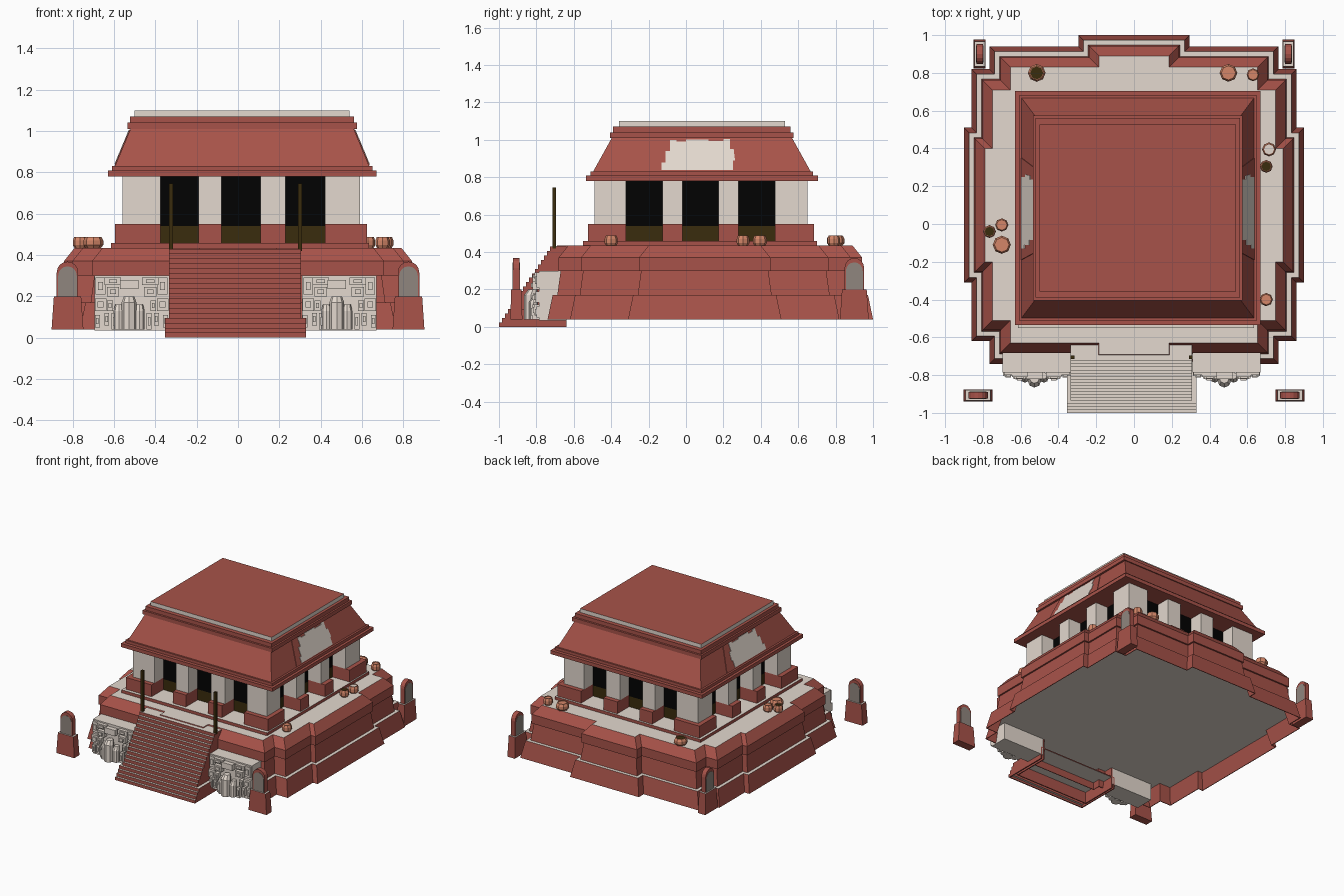
import bpy, bmesh, math

if "Cube" in bpy.data.objects:
    bpy.data.objects.remove(bpy.data.objects["Cube"])

def material(name, r, g, b):
    m = bpy.data.materials.new(name)
    m.diffuse_color = (r, g, b, 1)
    m.use_nodes = True
    m.node_tree.nodes["Principled BSDF"].inputs["Base Color"].default_value = m.diffuse_color
    return m

RED = material("red plaster", .39, .086, .067)
CREAM = material("cream stone", .77, .69, .62)
BLACK = material("black interior", .0006, .0006, .0006)
BROWN = material("dark brown wood", .042, .025, .004)
CLAY = material("orange clay", .66, .24, .14)
GREY = material("grey carved stone", .28, .24, .21)

def loft(name, rings, mats, rule=None):
    """Closed solid through a stack of matching rings; rule(face) gives the material slot."""
    bm = bmesh.new()
    vs = [[bm.verts.new(p) for p in r] for r in rings]
    n = len(rings[0])
    for a, b in zip(vs, vs[1:]):
        for i in range(n):
            j = (i + 1) % n
            bm.faces.new((a[i], a[j], b[j], b[i]))
    bm.faces.new(vs[0][::-1])
    bm.faces.new(vs[-1])
    bmesh.ops.recalc_face_normals(bm, faces=bm.faces)
    bm.normal_update()
    if rule:
        for f in bm.faces:
            f.material_index = int(rule(f))
    me = bpy.data.meshes.new(name)
    bm.to_mesh(me)
    bm.free()
    for m in mats:
        me.materials.append(m)
    ob = bpy.data.objects.new(name, me)
    bpy.context.collection.objects.link(ob)
    return ob

def rect(x0, x1, y0, y1, z):
    return [(x0, y0, z), (x1, y0, z), (x1, y1, z), (x0, y1, z)]

def box(name, x0, x1, y0, y1, z0, z1, mats, rule=None):
    return loft(name, [rect(x0, x1, y0, y1, z0), rect(x0, x1, y0, y1, z1)], mats, rule)

def circle(x, y, z, r, n=8):
    return [(x + r * math.cos(math.tau * i / n), y + r * math.sin(math.tau * i / n), z) for i in range(n)]

def facing_up(f):
    return f.normal.z > .9

# stepped platform: union of four rectangles, inset tier by tier, hollow underneath
PLAN = [(.90, .41), (.86, .72), (.765, .84), (.295, .90)]

def plan_ring(inset, z):
    q = []
    for k, (hx, hy) in enumerate(PLAN):
        if k:
            q.append((hx - inset, PLAN[k - 1][1] - inset))
        q.append((hx - inset, hy - inset))
    r = q[::-1]
    pts = q + [(-x, y) for x, y in r] + [(-x, -y) for x, y in q] + [(x, -y) for x, y in r]
    return [(x, y + .10, z) for x, y in pts]

TIERS = [(.031, .165), (.005, .04), (0, .04), (.027, .17), (.052, .17), (.07, .30),
         (.058, .30), (.058, .37), (.11, .435)]
loft("stepped_platform", [plan_ring(i, z) for i, z in TIERS], [RED, CREAM],
     lambda f: facing_up(f) or (f.normal.z < -.9 and .15 < f.calc_center_median().z < .168))

# staircase: thin stepped shell between two side walls, open below
def stairs(name, x0, x1, first, last):
    rise, tread, back, wall = .43 / 18, .29 / 18, -.64, .008
    steps = [(-1 + first * tread, 0)]
    for s in range(first, last):
        steps += [(-1 + s * tread, (s + 1) * rise), (-1 + (s + 1) * tread, (s + 1) * rise)]
    steps[-1] = (back, last * rise)
    side = [(back, 0)] + steps
    shell = steps + [(min(y + .008, back), max(z - .008, 0)) for y, z in steps[::-1]]
    def extrude(part, prof, a, b):
        loft(part, [[(x, y, z) for y, z in prof] for x in (a, b)], [RED, CREAM],
             lambda f: abs(f.normal.z) > .9 and f.calc_center_median().z > .01)
    extrude(name, shell, x0 + wall, x1 - wall)
    extrude(name + "_left_wall", side, x0, x0 + wall)
    extrude(name + "_right_wall", side, x1 - wall, x1)

stairs("lower_stairs", -.354, .33, 0, 4)
stairs("upper_stairs", -.335, .306, 4, 18)
for x in (-.325, .30):
    box("stair_post", x - .01, x + .01, -.715, -.695, .42, .745, [BROWN])

# carved masks either side of the stairs
RELIEF = [  # x offset, z low, z high, half width, front y
    (.15, .13, .19, .028, -.805), (.15, .21, .29, .024, -.80), (.165, .05, .11, .012, -.80),
    (.09, .20, .245, .03, -.82), (.09, .255, .29, .04, -.81), (.105, .13, .18, .014, -.815),
    (.085, .04, .12, .012, -.82), (.12, .06, .12, .012, -.81)]
for cx in (-.515, .49):
    box("mask_block", cx - .18, cx + .18, -.785, -.64, .035, .30, [CREAM])
    for dx, z0, z1, w, y in RELIEF:
        for s in (-1, 1):
            x = cx + s * dx
            box("mask_relief", x - w, x + w, y, -.78, z0, z1, [CREAM])
            box("mask_relief_boss", x - w * .5, x + w * .5, y - .008, y,
                z0 + (z1 - z0) * .25, z1 - (z1 - z0) * .25, [CREAM])
    mx = cx - .012
    box("mask_brow", mx - .045, mx + .045, -.82, -.78, .235, .28, [CREAM])
    for dx, r, y, top in ((0, .036, -.83, .20), (-.05, .025, -.815, .16), (.05, .025, -.815, .16)):
        loft("mask_snout", [circle(mx + dx, y, .04, r), circle(mx + dx, y, top - .03, r),
                            circle(mx + dx, y + .012, top, r * .7)], [CREAM])

# temple base slab
box("temple_slab", -.615, .635, -.55, .70, .43, .458, [RED, CREAM], facing_up)

# colonnade: cream piers on red plinth blocks around the temple
XS = [(-.56, -.375), (-.19, -.08), (.11, .23), (.42, .59)]
YS = [(-.49, -.32), (-.125, -.02), (.175, .28), (.475, .65)]
DEPTH, OUT = .12, .035

def pier(x0, x1, y0, y1):
    box("pier", x0, x1, y0, y1, .55, .785, [CREAM])
    grow = lambda a, b, lim: (a - OUT if a == lim[0][0] else a, b + OUT if b == lim[3][1] else b)
    box("pier_plinth", *grow(x0, x1, XS), *grow(y0, y1, YS), .455, .55, [RED])

for i in (0, 3):
    for j in (0, 3):
        pier(*XS[i], *YS[j])
for i in (1, 2):
    pier(*XS[i], YS[0][0], YS[0][0] + DEPTH)
    pier(*XS[i], YS[3][1] - DEPTH, YS[3][1])
    pier(XS[0][0], XS[0][0] + DEPTH, *YS[i])
    pier(XS[3][1] - DEPTH, XS[3][1], *YS[i])
box("dark_interior", -.45, .48, -.38, .54, .54, .79, [BLACK])
box("interior_base", -.45, .48, -.38, .54, .45, .54, [BROWN])

# roof: eaves, sloping sides, cornice and cream parapet
CX, CY = .02, .085
ROOF = [(.65, .62, .78), (.65, .62, .808), (.63, .595, .808), (.63, .595, .83), (.615, .582, .83),
        (.54, .482, 1.01), (.555, .49, 1.01), (.555, .49, 1.04), (.542, .475, 1.04),
        (.542, .475, 1.07), (.52, .443, 1.07), (.52, .443, 1.10)]
loft("roof", [rect(CX - a, CX + a, CY - b, CY + b, z) for a, b, z in ROOF], [RED, CREAM],
     lambda f: abs(f.normal.z) < .1 and f.calc_center_median().z > 1.075)

# side roof panels with a worn cream patch
PANEL = [(-.19, .832), (.35, .832), (.295, 1.008), (-.15, 1.008)]
PATCH = [(-.13, .84), (.25, .84), (.25, .89), (.262, .89), (.255, .95), (.235, .95), (.235, 1.005),
         (.20, 1.005), (.20, .995), (.12, .995), (.12, 1.003), (0, 1.003), (0, .99), (-.05, .99),
         (-.05, 1.0), (-.085, 1.0), (-.085, .94), (-.11, .94), (-.11, .88), (-.13, .88)]
for s in (-1, 1):
    def on_slope(pts, off):
        return [(CX + s * (.615 - (z - .83) * .417 + off), y, z) for y, z in pts]
    loft("roof_side_panel", [on_slope(PANEL, -.01), on_slope(PANEL, .004)], [RED])
    loft("roof_worn_patch", [on_slope(PATCH, 0), on_slope(PATCH, .007)], [CREAM])

# standing stones: tapered pedestal, arched slab and grey carved faces
def arch(w, z0, z1):
    return [(-w, z0), (w, z0)] + [(w * math.cos(math.pi * i / 8), z1 - w + w * math.sin(math.pi * i / 8))
                                  for i in range(9)]

def standing_stone(cx, cy, along_x):
    def put(u, v, z):
        return (cx + u, cy + v, z) if along_x else (cx + v, cy + u, z)
    def block(a, b, z):
        return [put(u, v, z) for u, v in ((-a, -b), (a, -b), (a, b), (-a, b))]
    loft("stone_pedestal", [block(.077, .032, .04), block(.066, .028, .20)], [RED, CREAM], facing_up)
    def slab(name, w, z1, v0, v1, mat):
        loft(name, [[put(u, v, z) for u, z in arch(w, .195, z1)] for v in (v0, v1)], [mat])
    slab("standing_stone", .052, .368, -.018, .018, RED)
    for s in (-1, 1):
        slab("carved_face", .045, .345, s * .016, s * .02, GREY)

for sx in (-1, 1):
    standing_stone(sx * .825, -.907, True)
    standing_stone(sx * .817, .90, False)

# clay pots on the terrace: x, y, radius, mouth material
POTS = [(-.515, .80, .047, BROWN), (.50, .80, .047, CLAY), (.63, .79, .034, CLAY),
        (.715, .395, .037, CREAM), (.70, .305, .034, BROWN), (.70, -.40, .035, CLAY),
        (-.70, -.005, .035, CLAY), (-.765, -.04, .034, BROWN), (-.70, -.11, .048, CLAY)]
for x, y, r, mouth in POTS:
    prof = [(.7, .43), (1, .448), (1, .47), (.8, .488), (.72, .488), (.72, .482)]
    loft("clay_pot", [circle(x, y, z, r * k) for k, z in prof], [CLAY, mouth],
         lambda f: len(f.verts) == 8 and f.calc_center_median().z > .46)
